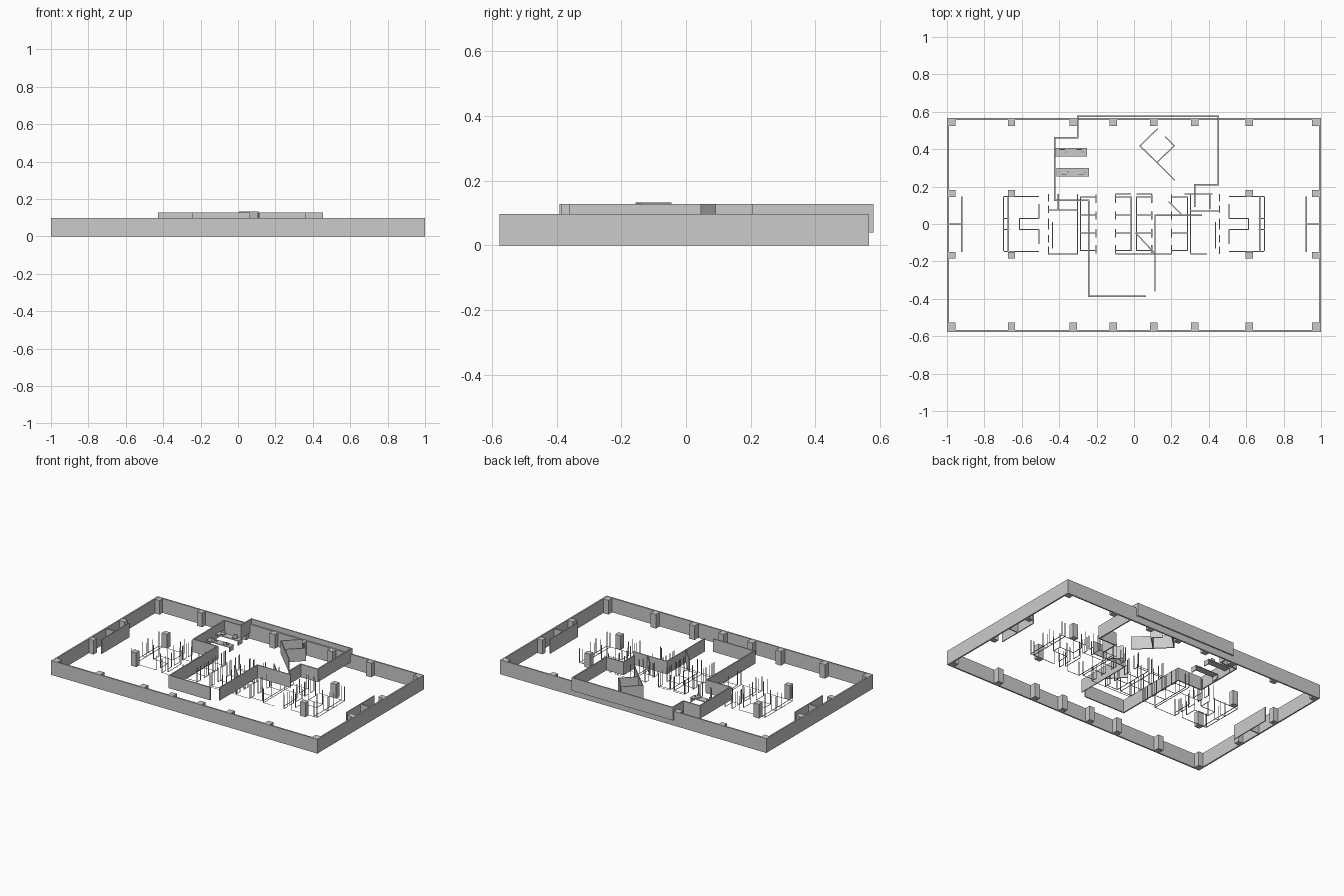
import bpy, bmesh, math
from mathutils import Vector, Matrix

if "Cube" in bpy.data.objects:
    bpy.data.objects.remove(bpy.data.objects["Cube"])

H = 0.097            # main wall height
Z0, Z1 = 0.04, 0.128  # raised inner walls


def finish(name, bm):
    me = bpy.data.meshes.new(name)
    bm.to_mesh(me)
    bm.free()
    ob = bpy.data.objects.new(name, me)
    bpy.context.collection.objects.link(ob)
    return ob


def box(bm, x0, x1, y0, y1, z0, z1):
    m = Matrix.Translation(((x0 + x1) / 2, (y0 + y1) / 2, (z0 + z1) / 2))
    m = m @ Matrix.Diagonal((x1 - x0, y1 - y0, z1 - z0, 1))
    bmesh.ops.create_cube(bm, size=1, matrix=m)


def wall(bm, a, b, t, z0, z1, ext=0.0):
    a, b = Vector(a), Vector(b)
    d, c = b - a, (a + b) / 2
    m = (Matrix.Translation((c.x, c.y, (z0 + z1) / 2))
         @ Matrix.Rotation(math.atan2(d.y, d.x), 4, 'Z')
         @ Matrix.Diagonal((d.length + ext, t, z1 - z0, 1)))
    bmesh.ops.create_cube(bm, size=1, matrix=m)


def path(bm, pts, t, z0, z1):
    for a, b in zip(pts, pts[1:]):
        wall(bm, a, b, t, z0, z1, t * 0.98)


def open_wall(bm, x0, y0, x1, y1, t=0.006):
    # floor strip with upright end faces, long sides left open
    a, b = Vector((x0, y0, 0)), Vector((x1, y1, 0))
    d = (b - a).normalized()
    n = Vector((-d.y, d.x, 0)) * t / 2
    up = Vector((0, 0, H))
    for q in ((a - n, b - n, b + n, a + n),
              (a - n, a + n, a + n + up, a - n + up),
              (b + n, b - n, b - n + up, b + n + up)):
        bm.faces.new([bm.verts.new(v) for v in q])


# outer wall ring
bm = bmesh.new()
t, ya, yb = 0.01, -0.577, 0.566
box(bm, -1, 1, ya, ya + t, 0, H)
box(bm, -1, 1, yb - t, yb, 0, H)
for x in (-1, 1 - t):
    box(bm, x, x + t, ya + t, yb - t, 0, H)
finish("outer_wall", bm)

# columns along the long walls and in the middle
bm = bmesh.new()
for x in (-0.975, -0.655, -0.325, -0.11, 0.106, 0.325, 0.615, 0.972):
    for y in (-0.547, 0.543):
        box(bm, x - 0.02, x + 0.02, y - 0.02, y + 0.02, 0, H - 0.001)
for x in (-0.975, -0.655, 0.615, 0.972):
    for y in (-0.167, 0.163):
        box(bm, x - 0.02, x + 0.02, y - 0.018, y + 0.018, 0, H - 0.001)
finish("columns", bm)

# solid partitions at both ends
bm = bmesh.new()
for s in (-1, 1):
    wall(bm, (s * 0.921, -0.15), (s * 0.921, 0.147), 0.006, 0, H)
    wall(bm, (s * 0.99, 0), (s * 0.924, 0), 0.006, 0, H)
finish("end_partitions", bm)

# raised inner walls
bm = bmesh.new()
path(bm, [(0.06, -0.387), (-0.243, -0.387), (-0.243, 0.128), (-0.425, 0.128),
          (-0.425, 0.46), (-0.302, 0.46), (-0.302, 0.575), (0.451, 0.575),
          (0.451, 0.21), (0.324, 0.21), (0.324, 0.095)], 0.008, Z0, Z1)
path(bm, [(0.112, -0.357), (0.112, 0.047), (0.36, 0.047)], 0.006, Z0, Z1)
finish("raised_wall", bm)

# rotated room
bm = bmesh.new()
path(bm, [(0.125, 0.508), (0.032, 0.418), (0.217, 0.235)], 0.006, Z0, Z1)
path(bm, [(0.124, 0.33), (0.215, 0.418), (0.168, 0.465)], 0.006, Z0, Z1)
finish("rotated_room", bm)

# slanted panels
bm = bmesh.new()
wall(bm, (0.008, -0.047), (0.108, -0.154), 0.006, Z0 + 0.005, 0.133)
wall(bm, (0.185, 0.12), (0.257, 0.048), 0.006, Z0, Z1)
finish("slanted_panels", bm)

# open core walls: rows of small rooms
bm = bmesh.new()
for xa, xb, door in ((-0.287, -0.206, -0.203), (-0.015, -0.096, -0.099),
                     (0.013, 0.092, 0.095), (0.286, 0.203, 0.2)):
    open_wall(bm, xa, -0.145, xa, 0.147)
    for y in (-0.142, -0.048, 0.048, 0.144):
        open_wall(bm, xa, y, xb, y)
    for y in (-0.135, -0.05, 0.045, 0.135):
        open_wall(bm, door, y - 0.022, door, y + 0.022)
for xa, xb, y in ((-0.099, -0.015, 0.16), (0.013, 0.095, 0.16), (0.27, 0.42, 0.16),
                  (-0.099, 0.2, -0.16), (-0.46, -0.3, -0.16), (0.303, 0.39, -0.16),
                  (-0.46, -0.3, 0.075), (0.303, 0.455, 0.07)):
    open_wall(bm, xa, y, xb, y, 0.005)
for s in (-1, 1):
    open_wall(bm, s * 0.303, -0.16, s * 0.303, 0.16)
    for y0, y1 in ((-0.16, -0.12), (-0.1, -0.06), (-0.03, 0.03), (0.06, 0.1), (0.12, 0.16)):
        open_wall(bm, s * 0.458, y0, s * 0.458, y1)
    open_wall(bm, s * 0.435, -0.13, s * 0.435, 0.01)
    open_wall(bm, s * 0.405, 0.08, s * 0.405, 0.16)
finish("core_rooms", bm)

# open core walls: stair rooms on both sides
bm = bmesh.new()
for s in (-1, 1):
    for x in (0.697, 0.672):
        open_wall(bm, s * x, -0.145, s * x, 0.147)
    for y in (-0.148, 0.148):
        open_wall(bm, s * 0.695, y, s * 0.508, y)
    for y in (-0.03, 0.03):
        open_wall(bm, s * 0.615, y, s * 0.508, y)
        k = 1 if y > 0 else -1
        open_wall(bm, s * 0.507, y, s * 0.507, k * 0.108)
        open_wall(bm, s * 0.697, y, s * 0.665, y)
    open_wall(bm, s * 0.613, -0.03, s * 0.613, 0.03)
finish("stair_rooms", bm)

# two counters with chairs around the raised room
for i, (cx, cy, k) in enumerate(((-0.338, 0.384, 1), (-0.328, 0.277, -1))):
    bm = bmesh.new()
    box(bm, cx - 0.087, cx + 0.087, cy - 0.023, cy + 0.023, 0.068, 0.073)
    for sx in (-1, 1):
        e = cx + sx * 0.084
        box(bm, e - 0.003, e + 0.003, cy - 0.021, cy + 0.021, Z0, 0.068)
    finish(f"counter_{i + 1}", bm)
    # small stools with backs and star feet
    bm = bmesh.new()
    for sx in (-1, 1):
        px = cx + sx * 0.045
        bmesh.ops.create_cone(bm, cap_ends=True, segments=12, radius1=0.014, radius2=0.016,
                              depth=0.005, matrix=Matrix.Translation((px, cy, 0.0775)))
        bmesh.ops.create_cone(bm, cap_ends=True, segments=8, radius1=0.003, radius2=0.003,
                              depth=0.01, matrix=Matrix.Translation((px + 0.02, cy, 0.078)))
        box(bm, px - 0.014, px + 0.014, cy + k * 0.014 - 0.002, cy + k * 0.014 + 0.002, 0.075, 0.092)
        for j in range(5):
            a = math.tau * j / 5
            wall(bm, (px, cy), (px + 0.018 * math.cos(a), cy + 0.018 * math.sin(a)),
                 0.003, 0.073, 0.076)
    finish(f"counter_seats_{i + 1}", bm)
